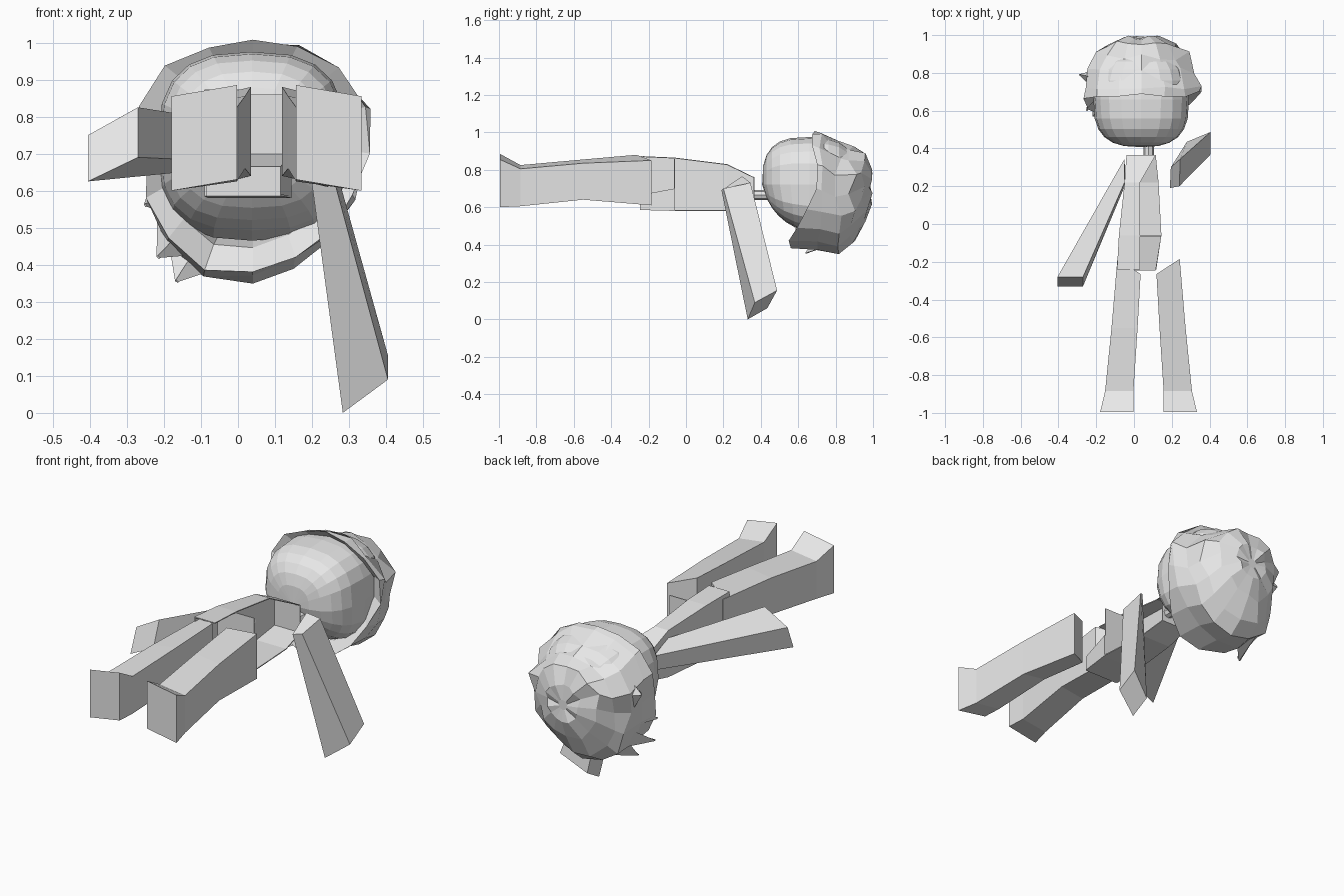
import bpy, bmesh, math, random
from mathutils import Vector, Matrix

random.seed(4)
if "Cube" in bpy.data.objects:
    bpy.data.objects.remove(bpy.data.objects["Cube"], do_unlink=True)

grey = bpy.data.materials.new("plain grey")
grey.use_nodes = True
colour = (0.8, 0.8, 0.8, 1)
grey.diffuse_color = colour
grey.node_tree.nodes["Principled BSDF"].inputs["Base Color"].default_value = colour


def finish(name, bm):
    bmesh.ops.recalc_face_normals(bm, faces=bm.faces)
    mesh = bpy.data.meshes.new(name)
    bm.to_mesh(mesh)
    bm.free()
    mesh.materials.append(grey)
    obj = bpy.data.objects.new(name, mesh)
    bpy.context.collection.objects.link(obj)
    return obj


def loft(name, rings):
    """Skin a row of equal-length closed rings and cap both ends."""
    bm = bmesh.new()
    rows = [[bm.verts.new(p) for p in ring] for ring in rings]
    n = len(rows[0])
    for a, b in zip(rows, rows[1:]):
        for i in range(n):
            j = (i + 1) % n
            bm.faces.new((a[i], a[j], b[j], b[i]))
    bm.faces.new(rows[0])
    bm.faces.new(rows[-1])
    return finish(name, bm)


def section(y, x0, x1, z0, z1, skew=0.0, tilt=0.0):
    """Four-sided slice; skew moves the x1 side along y, tilt lowers it."""
    return [(x0, y, z0), (x1, y + skew, z0 - tilt),
            (x1, y + skew, z1 - tilt), (x0, y, z1)]


def channel(y, x0, xm, x1, z0, z1, t=0.005):
    """Thin C-shaped slice: floor to x1, wall at x0, roof to xm."""
    return [(x, y, z) for x, z in (
        (x1, z0), (x0, z0), (x0, z1), (xm, z1),
        (xm, z1 - t), (x0 + t, z1 - t), (x0 + t, z0 + t), (x1, z0 + t))]


# Torso: a thin shell open along its left side
loft("torso_shell", [channel(0.365, -0.04, 0.115, 0.115, 0.61, 0.76),
                     channel(0.22, -0.05, 0.032, 0.13, 0.58, 0.83),
                     channel(-0.06, -0.08, 0.032, 0.145, 0.58, 0.865),
                     channel(-0.24, -0.09, 0.032, 0.118, 0.585, 0.873)])
loft("torso_neck_end", [section(0.365, -0.04, 0.115, 0.61, 0.76),
                        section(0.36, -0.04, 0.115, 0.61, 0.76)])
loft("torso_hip_end", [section(-0.06, -0.08, 0.14, 0.58, 0.86),
                       section(-0.065, -0.08, 0.14, 0.58, 0.86)])
loft("pelvis_back", [section(-0.06, -0.08, 0.145, 0.58, 0.70),
                     section(-0.245, -0.085, 0.115, 0.585, 0.665)])

# Legs with flared feet, mirrored about the body's own middle
MIDDLE = 0.077
leg = [section(-0.265, 0.042, 0.165, 0.64, 0.88, 0.08, 0.03),
       section(-0.55, 0.058, 0.196, 0.66, 0.855, 0, 0.02),
       section(-0.885, 0.08, 0.23, 0.625, 0.825, 0, 0.02),
       section(-0.995, 0.08, 0.256, 0.63, 0.885, 0, 0.03)]
for side, name in ((1, "left_leg"), (-1, "right_leg")):
    loft(name, [[(MIDDLE + side * x, y, z) for x, y, z in r] for r in leg])

# Arms, one hanging to the ground and one stretched out
loft("left_arm", [
    [(0.19, 0.19, 0.69), (0.24, 0.20, 0.70), (0.245, 0.345, 0.73), (0.195, 0.30, 0.765)],
    [(0.283, 0.33, 0), (0.405, 0.368, 0.09), (0.405, 0.487, 0.155), (0.28, 0.435, 0.06)]])
loft("right_arm", [
    [(-0.05, 0.345, 0.74), (-0.05, 0.22, 0.79), (-0.045, 0.21, 0.68), (-0.05, 0.33, 0.66)],
    [(-0.405, -0.28, 0.75), (-0.27, -0.28, 0.825), (-0.27, -0.33, 0.69), (-0.405, -0.33, 0.625)]])


# Neck
def circle(y, radius, n=8):
    return [(0.078 + radius * math.cos(math.tau * i / n), y,
             0.665 + radius * math.sin(math.tau * i / n)) for i in range(n)]


loft("neck", [circle(0.362, 0.028), circle(0.46, 0.028)])

# Head: a boxy faceted ball with a receding chin
bm = bmesh.new()
bmesh.ops.create_uvsphere(bm, u_segments=20, v_segments=12, radius=1,
                          matrix=Matrix.Rotation(math.pi / 2, 4, "X"))
for v in bm.verts:
    x, y, z = [math.copysign(abs(c) ** p, c) for c, p in zip(v.co, (0.75, 0.68, 0.68))]
    if y < 0 and z < 0:
        y, z = y * (1 + 0.22 * z), z * (1 + 0.22 * y)
    v.co = (0.038 + 0.253 * x, 0.66 + 0.253 * y, 0.72 + 0.255 * z)
finish("head", bm)

# Hair: ragged cap around the crown, hem lower at the nape
CENTRE = Vector((0.04, 0, 0.70))
OUTLINE = [0.315, 0.345, 0.33, 0.325, 0.32, 0.325, 0.335, 0.335,
           0.30, 0.31, 0.33, 0.345, 0.33, 0.31, 0.305, 0.30]
HEM = [0.71, 0.71, 0.67, 0.68, 0.69, 0.67, 0.66, 0.65,
       0.62, 0.60, 0.57, 0.60, 0.57, 0.56, 0.58, 0.66]


def hair_ring(y, scale, dz=0.0, jag=0.0, follow=0.0):
    """Ring at y, lifted by dz; follow blends y towards the hem line."""
    ring = []
    for i, r in enumerate(OUTLINE):
        a = math.tau * i / len(OUTLINE)
        r *= scale * (1 + random.uniform(-jag, jag))
        yy = y + follow * (HEM[i] - y) + random.uniform(-jag, jag) * 0.5
        ring.append(CENTRE + Vector((r * math.cos(a), yy, dz + r * math.sin(a))))
    return ring


loft("hair", [hair_ring(0.78, 0.65), hair_ring(0.84, 0.80, 0.01, 0, 0.8),
              hair_ring(0.64, 0.98, 0, 0.03, 1), hair_ring(0.74, 0.98, -0.01, 0.03, 0.2),
              hair_ring(0.81, 0.90, -0.045, 0.05), hair_ring(0.89, 0.76, -0.03, 0.05),
              hair_ring(0.955, 0.58, 0.01, 0.04), hair_ring(0.985, 0.3, 0.01, 0.03),
              hair_ring(0.985, 0.08)])

# Pointed locks around the hairline
tips = [(-0.165, 0.64, 0.355), (-0.215, 0.57, 0.42), (-0.25, 0.60, 0.56),
        (-0.29, 0.79, 0.77)]
for k, tip in enumerate(tips):
    tip = Vector(tip)
    out = tip - CENTRE
    out.y = 0
    root = CENTRE + out * 0.75 + Vector((0, 0.77, 0))
    along = (tip - root).normalized()
    u = along.cross(out).normalized() * 0.09
    w = along.cross(u).normalized() * 0.05
    loft("hair_lock_%d" % (k + 1),
         [[root + u, root + w, root - u, root - w],
          [tip + (u + w) * 0.05, tip + (w - u) * 0.05,
           tip - (u + w) * 0.05, tip + (u - w) * 0.05]])
